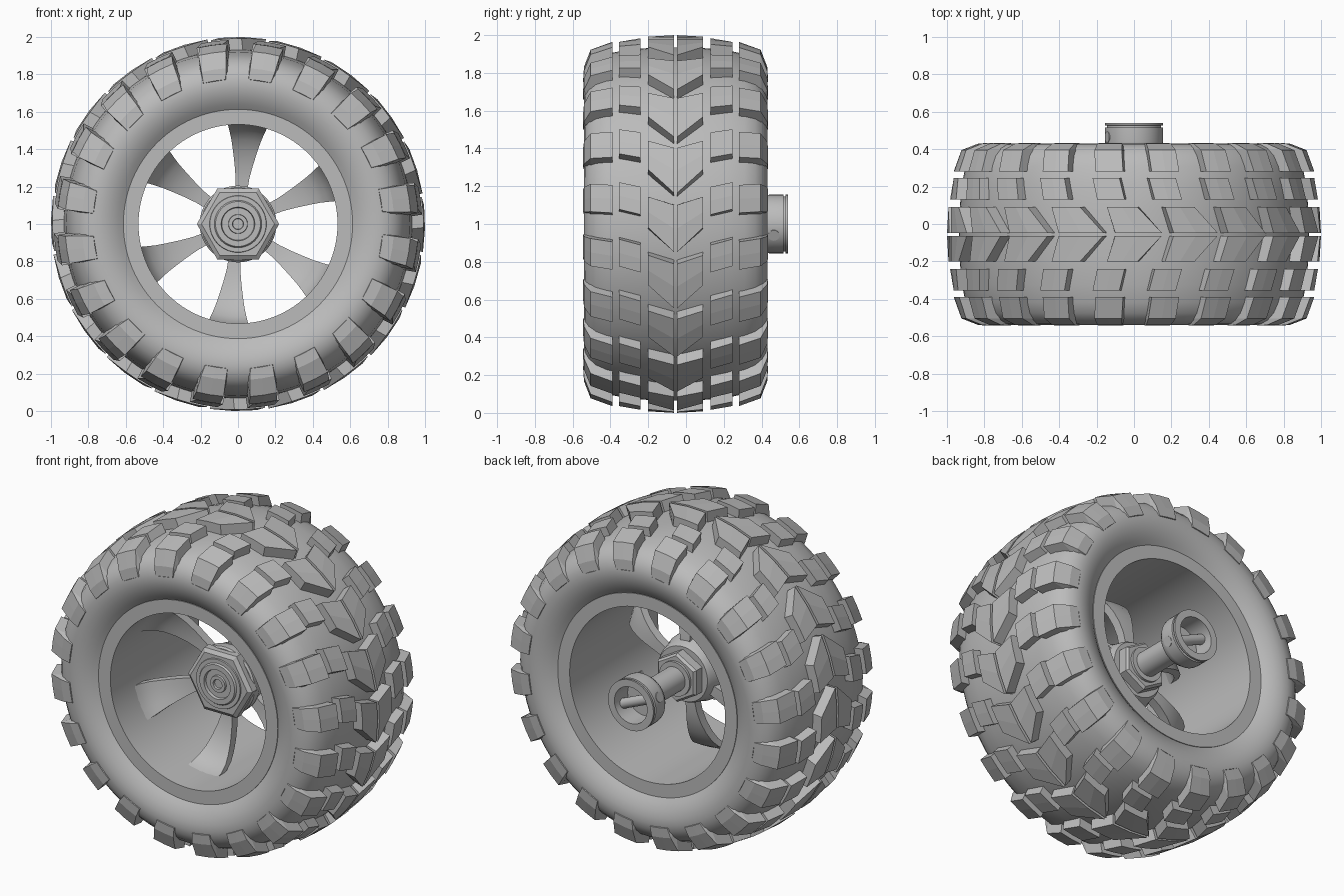
import bpy, bmesh, math
from math import sin, cos, pi, radians
from mathutils import Matrix, Vector

cube = bpy.data.objects.get("Cube")
if cube:
    bpy.data.objects.remove(cube, do_unlink=True)

MID = -0.055          # middle plane of the tyre along y
LUGS = 20             # tread blocks per row

grey = bpy.data.materials.new("plain grey")
grey.use_nodes = True
colour = (0.5, 0.5, 0.5, 1)
grey.diffuse_color = colour
grey.node_tree.nodes["Principled BSDF"].inputs["Base Color"].default_value = colour


def polar(phi, r, y):
    """Point around the axle, phi clockwise from the top seen from the front."""
    return Vector((r * sin(phi), y, 1 + r * cos(phi)))


def finish(name, bm, smooth=30):
    bmesh.ops.remove_doubles(bm, verts=bm.verts, dist=1e-5)
    bmesh.ops.recalc_face_normals(bm, faces=bm.faces)
    mesh = bpy.data.meshes.new(name)
    bm.to_mesh(mesh)
    bm.free()
    mesh.materials.append(grey)
    obj = bpy.data.objects.new(name, mesh)
    bpy.context.collection.objects.link(obj)
    if smooth:
        bpy.ops.object.select_all(action='DESELECT')
        obj.select_set(True)
        bpy.context.view_layer.objects.active = obj
        bpy.ops.object.shade_smooth_by_angle(angle=radians(smooth))


def loft(bm, rows, cap=False):
    """Join closed loops of equal length, optionally capping both ends."""
    n = len(rows[0])
    for a, b in zip(rows, rows[1:]):
        for i in range(n):
            j = (i + 1) % n
            bm.faces.new((a[i], a[j], b[j], b[i]))
    if cap:
        bm.faces.new(rows[0])
        bm.faces.new(rows[-1][::-1])


def lathe(name, profile, seg=64, closed=False, smooth=30, turn=0.0):
    """Turn a profile of (radius, y) points round the axle."""
    bm = bmesh.new()
    rings = [[bm.verts.new(polar(turn + 2 * pi * i / seg, max(r, 1e-4), y))
              for i in range(seg)] for r, y in profile]
    loft(bm, rings + rings[:1] if closed else rings)
    finish(name, bm, smooth)


# Tyre body: half profile mirrored over the middle plane
half = [(0.61, 0.425), (0.64, 0.448), (0.68, 0.470), (0.72, 0.482), (0.76, 0.486),
        (0.80, 0.479), (0.84, 0.459), (0.875, 0.422), (0.90, 0.365),
        (0.92, 0.270), (0.931, 0.150), (0.935, 0.0)]
profile = [(r, MID - y) for r, y in half] + [(r, MID + y) for r, y in half[-2::-1]]
lathe("tyre_body", profile, 100, smooth=60)


# Tread blocks: sections of (y from middle, outer r, inner r, start angle, end angle)
def tread_row(name, sections, flare=0.010, steps=2):
    bm = bmesh.new()
    for side in (-1, 1):
        for k in range(LUGS):
            base = pi / 2 + k * 2 * pi / LUGS
            rows = []
            for y, ro, ri, a0, a1 in sections:
                loop = []
                for r, yy, b0, b1 in ((ro, y, a0, a1),
                                      (ri, min(y, 0.46), a1 + flare, a0 - flare)):
                    loop += [bm.verts.new(polar(base + b0 + (b1 - b0) * i / steps,
                                                r, MID + side * yy))
                             for i in range(steps + 1)]
                rows.append(loop)
            loft(bm, rows, cap=True)
    finish(name, bm, 0)


tread_row("centre_tread", [(0.008, 1.0, 0.92, -0.415, -0.165),
                           (0.145, 0.992, 0.92, -0.46, -0.295)])
tread_row("middle_tread", [(0.185, 0.985, 0.90, -0.515, -0.365),
                           (0.30, 0.967, 0.89, -0.545, -0.395)])
tread_row("shoulder_tread", [(0.335, 0.966, 0.885, -0.53, -0.375),
                             (0.45, 0.925, 0.845, -0.545, -0.385),
                             (0.485, 0.835, 0.80, -0.55, -0.39),
                             (0.489, 0.775, 0.77, -0.555, -0.40)])

# Rim: barrel with a flat lip at each end
F, B = MID - 0.432, MID + 0.432
lathe("rim_barrel", [(0.532, F), (0.613, F), (0.613, F + 0.03), (0.585, F + 0.05),
                     (0.585, B - 0.05), (0.613, B - 0.03), (0.613, B), (0.532, B)],
      96, closed=True)

# Six dished spokes sweeping from the barrel wall into the hub: (r, y, half width)
path = [(0.538, -0.30, 0.106), (0.527, -0.24, 0.103), (0.495, -0.185, 0.092),
        (0.45, -0.145, 0.078), (0.39, -0.112, 0.064), (0.32, -0.088, 0.049),
        (0.25, -0.075, 0.037), (0.18, -0.07, 0.032)]
bm = bmesh.new()
for k in range(6):
    phi = radians(5.5 + 60 * k)
    rows = []
    for r, y, w in path:
        front = [polar(phi + t * w / r, r, y) for t in (-1, -0.5, 0, 0.5, 1)]
        back = [p + Vector((0, 0.055, 0)) for p in reversed(front)]
        rows.append([bm.verts.new(p) for p in front + back])
    loft(bm, rows, cap=True)
finish("spokes", bm, 40)

# Hub with front hex nut and stepped cap, smaller nut behind
lathe("hub_body", [(0, -0.14), (0.195, -0.14), (0.205, -0.13), (0.205, -0.085),
                   (0.195, -0.06), (0.18, 0.01), (0.168, 0.03), (0, 0.03)])
lathe("front_hex_nut", [(0, -0.188), (0.195, -0.188), (0.22, -0.172), (0.22, -0.125),
                        (0, -0.125)], 6, smooth=0, turn=pi / 6)
lathe("hub_cap", [(0, -0.175), (0.025, -0.175), (0.03, -0.200), (0.05, -0.200),
                  (0.053, -0.180), (0.085, -0.180), (0.09, -0.205), (0.12, -0.205),
                  (0.127, -0.195), (0.15, -0.195), (0.155, -0.18), (0, -0.14)], 48)
lathe("rear_hex_nut", [(0, 0.025), (0.152, 0.025), (0.152, 0.085), (0.138, 0.10), (0, 0.10)],
      6, smooth=0)
lathe("rear_washer", [(0, 0.09), (0.105, 0.09), (0.105, 0.115), (0, 0.115)], 48)

# Axle shaft ending in a hollow drive cup with a groove near the rim
lathe("axle_and_drive_cup", [(0, 0.08), (0.075, 0.08), (0.075, 0.365), (0.095, 0.38),
                             (0.135, 0.395), (0.152, 0.42), (0.155, 0.44), (0.155, 0.515),
                             (0.145, 0.517), (0.145, 0.526), (0.155, 0.528), (0.155, 0.54),
                             (0.112, 0.54), (0.112, 0.41), (0, 0.41)], 48)

# Cross pin through the cup
bm = bmesh.new()
bmesh.ops.create_cone(bm, cap_ends=True, segments=20, radius1=0.03, radius2=0.03, depth=0.314)
turn = Vector((0, 0, 1)).rotation_difference(Vector((0.92, 0, -0.39))).to_matrix().to_4x4()
bmesh.ops.transform(bm, verts=bm.verts, matrix=Matrix.Translation((0, 0.465, 1)) @ turn)
finish("cross_pin", bm)
